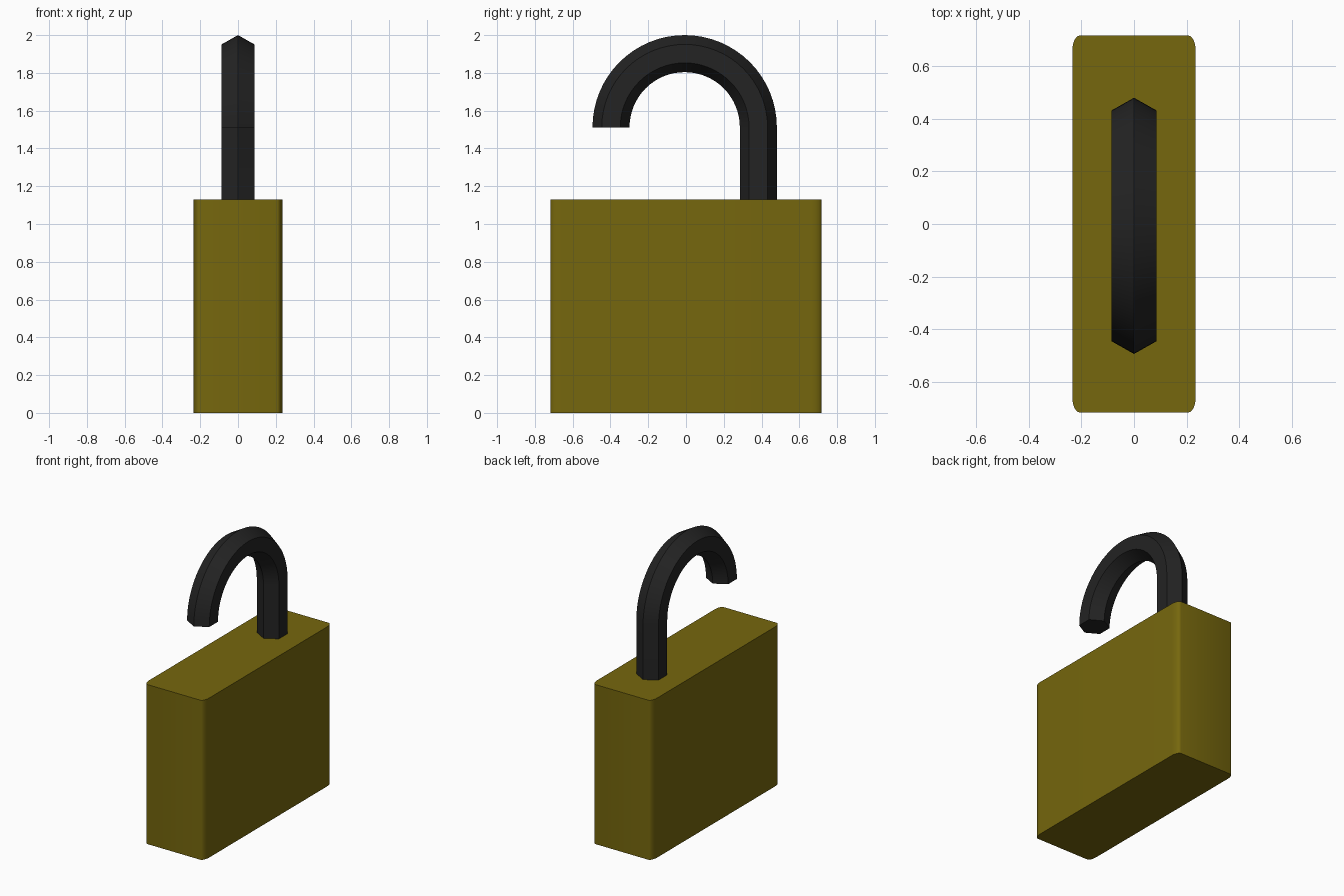
import bpy, bmesh, math

if "Cube" in bpy.data.objects:
    bpy.data.objects.remove(bpy.data.objects["Cube"])


def material(name, rgb):
    m = bpy.data.materials.new(name)
    m.diffuse_color = (*rgb, 1)
    m.use_nodes = True
    m.node_tree.nodes["Principled BSDF"].inputs["Base Color"].default_value = m.diffuse_color
    return m


def finish(name, bm, mat):
    bmesh.ops.recalc_face_normals(bm, faces=bm.faces)
    me = bpy.data.meshes.new(name)
    bm.to_mesh(me)
    bm.free()
    me.materials.append(mat)
    ob = bpy.data.objects.new(name, me)
    bpy.context.collection.objects.link(ob)
    bpy.context.view_layer.objects.active = ob
    ob.select_set(True)
    bpy.ops.object.shade_smooth_by_angle(angle=math.radians(35))
    ob.select_set(False)


brass = material("brass", (0.18, 0.135, 0.004))
black = material("black steel", (0.017, 0.017, 0.017))

# Lock body: extruded outline with elliptical rounded vertical corners
HX, HY, H, RX, RY, N = 0.235, 0.718, 1.13, 0.028, 0.06, 6
bm = bmesh.new()
outline = []
for q, (sx, sy) in enumerate([(1, 1), (-1, 1), (-1, -1), (1, -1)]):
    for i in range(N + 1):
        a = (q + i / N) * math.pi / 2
        outline.append(bm.verts.new((sx * (HX - RX) + RX * math.cos(a),
                                     sy * (HY - RY) + RY * math.sin(a), 0)))
base = bm.faces.new(outline)
top = bmesh.ops.extrude_face_region(bm, geom=[base], use_keep_orig=True)["geom"]
bmesh.ops.translate(bm, vec=(0, 0, H),
                    verts=[v for v in top if isinstance(v, bmesh.types.BMVert)])
finish("lock_body", bm, brass)

# Shackle: hexagonal bar swept up the leg and round a half circle, free end open
R, T, CY, CZ, ARC = 0.39, 0.1, -0.007, 1.508, 32
path = [(0, H - 0.02 - CZ)] + [(math.pi * i / ARC, 0) for i in range(ARC + 1)]
bm = bmesh.new()
rings = []
for a, dz in path:
    ring = []
    for k in range(6):
        t = k * math.pi / 3
        r = R + T * 0.98 * math.cos(t)
        ring.append(bm.verts.new((T * math.sin(t) , CY + r * math.cos(a),
                                  CZ + dz + r * math.sin(a))))
    rings.append(ring)
for p, q in zip(rings, rings[1:]):
    for k in range(6):
        j = (k + 1) % 6
        bm.faces.new((p[k], p[j], q[j], q[k]))
bm.faces.new(rings[0])
bm.faces.new(rings[-1])
bmesh.ops.translate(bm, verts=bm.verts, vec=(0, 0, 0.004))
finish("shackle", bm, black)
